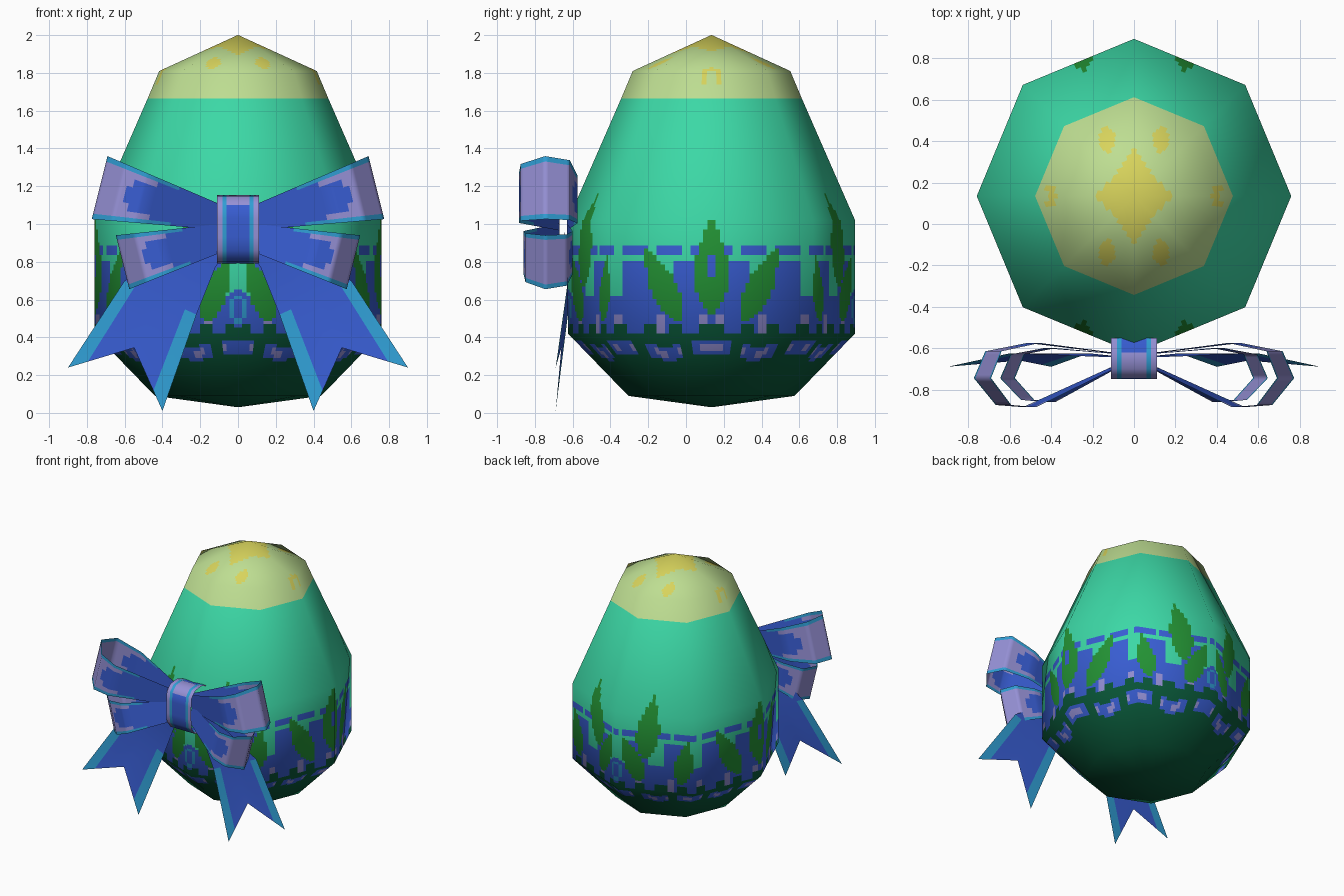
import bpy, bmesh, math
from mathutils import Vector

if "Cube" in bpy.data.objects:
    bpy.data.objects.remove(bpy.data.objects["Cube"])


def lin(c):
    c /= 255
    return c / 12.92 if c < 0.04045 else ((c + 0.055) / 1.055) ** 2.4


NAMES = ["teal", "cream", "yellow", "leaf_green", "dark_green", "blue", "lilac", "sky_blue"]
RGB = [(60, 216, 166), (190, 222, 146), (216, 212, 92), (35, 146, 52),
       (9, 88, 57), (56, 93, 210), (150, 145, 214), (48, 158, 212)]
MATS = []
for n, c in zip(NAMES, RGB):
    m = bpy.data.materials.new(n)
    m.diffuse_color = (*[lin(v) for v in c], 1)
    m.use_nodes = True
    m.node_tree.nodes["Principled BSDF"].inputs["Base Color"].default_value = m.diffuse_color
    MATS.append(m)
TEAL, CREAM, YELLOW, LEAF, DARK, BLUE, LILAC, SKY = range(8)


def grid_object(name, rows, colour, closed=False, caps=False, mirror=False):
    """Skin a list of point rows; colour(row, column, centre) gives the material."""
    bm = bmesh.new()
    vs = [[bm.verts.new(p) for p in r] for r in rows]
    n = len(rows[0])
    for i in range(len(rows) - 1):
        for j in range(n if closed else n - 1):
            k = (j + 1) % n
            f = bm.faces.new((vs[i][j], vs[i][k], vs[i + 1][k], vs[i + 1][j]))
            f.material_index = colour(i, j, f.calc_center_median())
            f.smooth = True
    if caps:
        for ring in (vs[0][::-1], vs[-1]):
            f = bm.faces.new(ring)
            f.smooth = True
            f.material_index = colour(-1, 0, f.calc_center_median())
    me = bpy.data.meshes.new(name)
    bm.to_mesh(me)
    bm.free()
    for m in MATS:
        me.materials.append(m)
    ob = bpy.data.objects.new(name, me)
    bpy.context.collection.objects.link(ob)
    if mirror:
        mod = ob.modifiers.new("mirror", "MIRROR")
        mod.use_mirror_merge = False
    return ob


# ---------- egg: eight-sided, finely cut so the painted pattern is made of faces
CY, SIDE, N = 0.135, 0.582, 24
# radius, z, normal (radial, z), cuts up to the next ring
PROFILE = [(0.002, 0.03, 0, -1, 3), (0.44, 0.09, 0.55, -0.85, 18), (0.76, 0.42, 0.92, -0.4, 36),
           (0.76, 1.02, 0.97, 0.2, 9), (0.69, 1.18, 0.94, 0.29, 4), (0.478, 1.665, 0.8, 0.57, 2),
           (0.417, 1.81, 0.75, 0.65, 18), (0.002, 2.0, 0, 1, 1)]

LEAVES = [((0, 0.52), (0, 1.05), 0.10), ((0.18, 0.48), (0.39, 0.89), 0.075),
          ((0.68, 0.48), (0.62, 0.84), 0.07), ((0.95, 0.66), (0.88, 1.17), 0.085),
          ((0.97, 0.48), (1.11, 0.83), 0.07)]


def in_leaf(s, z, a, b, w):
    ax, L = Vector(b) - Vector(a), (Vector(b) - Vector(a)).length
    d = Vector((s, z)) - Vector(a)
    t = d.dot(ax) / L ** 2
    off = abs(d.x * ax.y - d.y * ax.x) / L
    return 0 < t < 1 and off < w * math.sin(math.pi * t ** 0.75)


def egg_colour(i, j, c):
    x, y, z = abs(c.x), abs(c.y - CY), c.z
    if z > 1.665:                                   # cap with star and spots
        star = (x / 0.2) ** 0.85 + (y / 0.245) ** 0.85 < 1
        spot = ((x - 0.13) / 0.04) ** 2 + ((y - 0.272) / 0.06) ** 2 < 1
        side = ((x - 0.4) / 0.025) ** 2 + (y / 0.055) ** 2 < 1
        return YELLOW if star or spot or side else CREAM
    q = ((j + 0.5) / N) % 4
    s = min(q, 4 - q) * SIDE                        # distance round the egg, mirrored per quarter
    if z < 0.42:                                    # dark base with broken scalloped band
        zc = 0.335 + 0.018 * math.cos(s * 2 * math.pi / SIDE)
        if abs(z - zc) < 0.036 and math.sin(s * 21.6 + 1.2) > -0.6:
            return LILAC if abs(z - zc) < 0.018 and math.sin(s * 43) > -0.3 else BLUE
        return DARK
    if abs(s) < 0.022 and abs(z - 0.78) < 0.065:
        return BLUE
    drop = ((s - 2 * SIDE) / 0.065) ** 2 + ((z - 0.55) / 0.1) ** 2
    if drop < 1:
        return SKY if 0.3 < drop < 0.6 else BLUE
    if any(in_leaf(s, z, *l) for l in LEAVES):
        return LEAF
    if z > 0.89:
        return TEAL
    if z > 0.845:
        return BLUE if math.sin(s * 32) > -0.8 else TEAL
    if z > 0.80:
        return TEAL
    if z < 0.47 and math.sin(s * 40) > 0.1:
        return DARK
    if z < 0.52 and math.sin(s * 27) > 0.8:
        return LILAC
    return BLUE if z < 0.62 or abs(s % 0.29 - 0.145) < 0.085 else TEAL


rows, normals = [], []
for k, (r, z, nr, nz, cuts) in enumerate(PROFILE):
    last = k == len(PROFILE) - 1
    nxt = PROFILE[k] if last else PROFILE[k + 1]
    for c in range(cuts):
        t = c / cuts
        R, Z, NR, NZ = [a + (b - a) * t for a, b in zip((r, z, nr, nz), nxt)]
        row = []
        for j in range(8 * N):
            a0, a1, f = (j // N) * math.pi / 4, (j // N + 1) * math.pi / 4, j % N / N
            dx = math.cos(a0) * (1 - f) + math.cos(a1) * f
            dy = math.sin(a0) * (1 - f) + math.sin(a1) * f
            row.append((R * dx, CY + R * dy, Z))
            d = Vector((dx, dy)).normalized()
            normals.append(Vector((NR * d.x, NR * d.y, NZ)).normalized())
        rows.append(row)
egg = grid_object("egg", rows, egg_colour, closed=True, caps=True)
egg.data.normals_split_custom_set_from_vertices(normals)


# ---------- bow loops: a widening ribbon bent round a path (u outward, y depth)
def bow_loop(name, path, z0, tilt, w0, w1):
    d = Vector((math.cos(tilt), 0, math.sin(tilt)))
    p = Vector((-math.sin(tilt), 0, math.cos(tilt)))
    pts = []
    for (u0, y0), (u1, y1) in zip(path, path[1:]):
        pts += [(u0 + (u1 - u0) * i / 8, y0 + (y1 - y0) * i / 8) for i in range(8)]
    pts.append(path[-1])
    umax = max(u for u, y in path)
    vs = [-1, -0.83, -0.6, -0.3, 0, 0.3, 0.6, 0.83, 1]
    rows = [[d * u + p * (v * (w0 + (w1 - w0) * u / umax)) + Vector((0, y, z0)) for v in vs]
            for u, y in pts]

    def colour(i, j, c):
        u = (pts[i][0] + pts[i + 1][0]) / 2 / umax
        v = abs(vs[j] + vs[j + 1]) / 2
        if v > 0.83 and u > 0.45:
            return SKY
        edge = 0.82 if v < 0.3 else 0.77 if v < 0.6 else 0.58
        return LILAC if u > edge else BLUE
    return grid_object(name, rows, colour, mirror=True)


bow_loop("upper_bow_loops", [(0.05, -0.67), (0.52, -0.885), (0.65, -0.875), (0.755, -0.745),
         (0.70, -0.615), (0.50, -0.575), (0.05, -0.63)], 1.01, math.radians(14), 0.05, 0.172)
bow_loop("lower_bow_loops", [(0.05, -0.67), (0.42, -0.86), (0.53, -0.85), (0.63, -0.745),
         (0.58, -0.63), (0.42, -0.6), (0.05, -0.63)], 0.95, math.radians(-14), 0.06, 0.147)

# ---------- ribbon tails: forked strips between an inner and an outer edge
INNER = [(0.06, 0.86), (0.12, 0.77), (0.22, 0.52), (0.40, 0.01)]
OUTER = [(0.08, 0.96), (0.35, 0.86), (0.60, 0.70), (0.90, 0.24)]
DEPTH = [-0.645, -0.635, -0.625, -0.69]
rows = []
for k, (a, b, y) in enumerate(zip(INNER, OUTER, DEPTH)):
    a, b = Vector((a[0], y, a[1])), Vector((b[0], y, b[1]))
    mid = Vector((0.55, -0.66, 0.345)) if k == 3 else (a + b) / 2
    rows.append([a, a.lerp(mid, 0.32), mid, mid.lerp(b, 0.7), b])
grid_object("ribbon_tails", rows, lambda i, j, c: SKY if i == 2 and j in (0, 3) else BLUE,
            mirror=True)

# ---------- knot: curved band over the middle
KNOT = [(-0.55, 1.13), (-0.62, 1.153), (-0.70, 1.145), (-0.745, 1.10), (-0.75, 1.03), (-0.75, 0.93),
        (-0.745, 0.86), (-0.70, 0.80), (-0.60, 0.79)]
KX = [-0.11, -0.082, -0.06, 0.06, 0.082, 0.11]


def knot_colour(i, j, c):
    if j in (1, 3):
        return SKY
    return BLUE if j == 2 and (c.z < 1.08 or c.y > -0.6) else LILAC


grid_object("bow_knot", [[(x, y, z) for x in KX] for y, z in KNOT], knot_colour)
